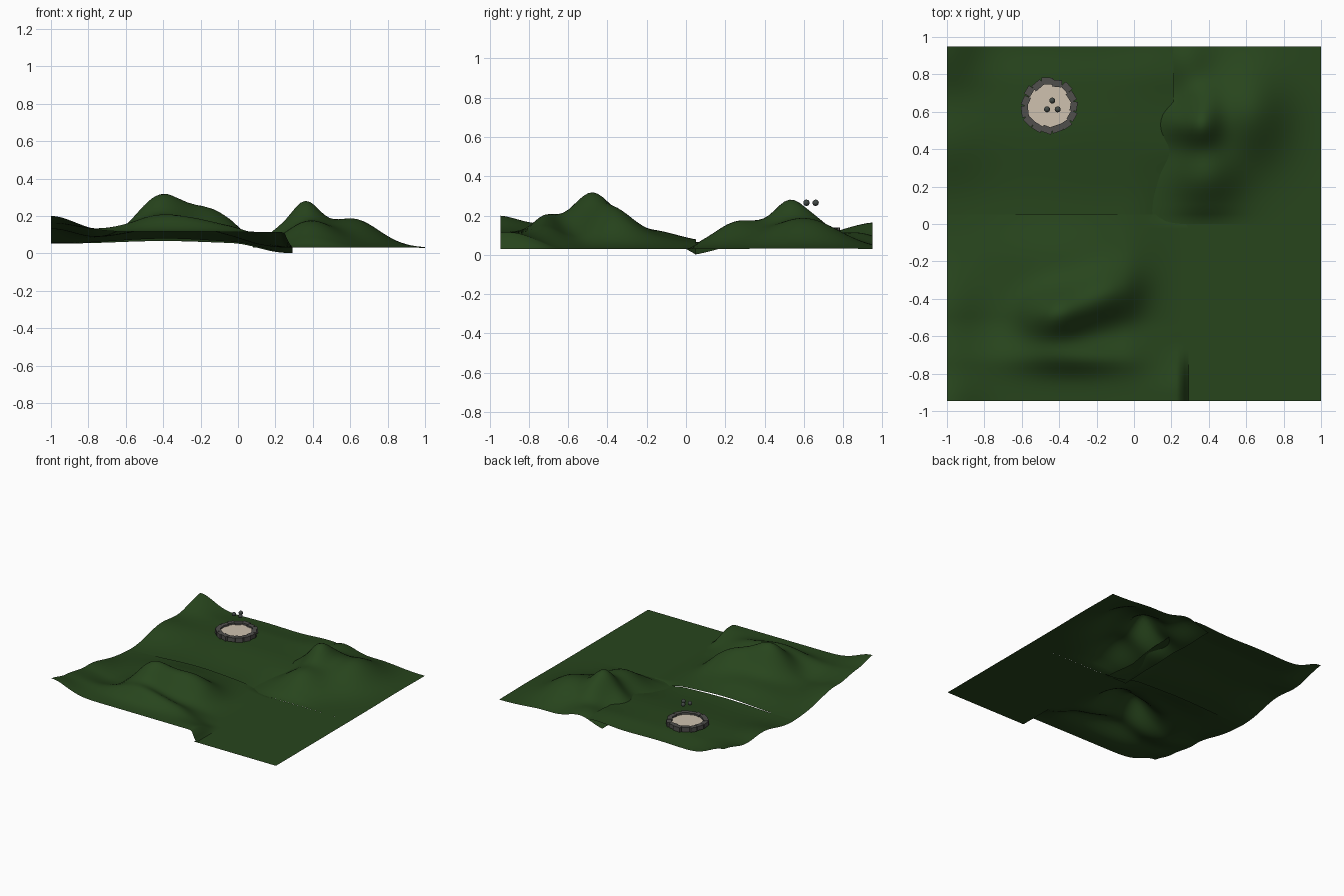
import bpy, bmesh, math, random
from mathutils import Matrix

if "Cube" in bpy.data.objects:
    bpy.data.objects.remove(bpy.data.objects["Cube"])

random.seed(4)


def material(name, rgb):
    m = bpy.data.materials.new(name)
    m.diffuse_color = (*rgb, 1)
    m.use_nodes = True
    m.node_tree.nodes["Principled BSDF"].inputs["Base Color"].default_value = m.diffuse_color
    return m


GRASS = material("grass green", (0.0205, 0.059, 0.012))
STONE = material("dark stone", (0.079, 0.077, 0.072))
SAND = material("pale sand", (0.62, 0.535, 0.43))
IRON = material("dark grey", (0.055, 0.066, 0.06))


def finish(name, bm, mat, smooth=None):
    me = bpy.data.meshes.new(name)
    bm.to_mesh(me)
    bm.free()
    ob = bpy.data.objects.new(name, me)
    bpy.context.collection.objects.link(ob)
    me.materials.append(mat)
    if smooth:
        bpy.context.view_layer.objects.active = ob
        ob.select_set(True)
        bpy.ops.object.shade_smooth_by_angle(angle=math.radians(smooth))
        ob.select_set(False)
    return ob


def step(a, b, t):
    t = max(0.0, min(1.0, (t - a) / (b - a)))
    return t * t * (3 - 2 * t)


def bump(x, y, cx, cy, rx, ry, h, turn=0.0):
    c, s = math.cos(turn), math.sin(turn)
    u, v = (x - cx) * c + (y - cy) * s, (y - cy) * c - (x - cx) * s
    return h * math.exp(-(u / rx) ** 2 - (v / ry) ** 2)


def terrain(name, x0, right, y0, y1, nx, ny, height):
    """Grid surface; right(y) gives the right-hand border."""
    bm = bmesh.new()
    rows = []
    for j in range(ny + 1):
        y = y0 + (y1 - y0) * j / ny
        xs = [x0 + (right(y) - x0) * i / nx for i in range(nx + 1)]
        rows.append([bm.verts.new((x, y, height(x, y))) for x in xs])
    for j in range(ny):
        for i in range(nx):
            bm.faces.new((rows[j][i], rows[j][i + 1], rows[j + 1][i + 1], rows[j + 1][i]))
    return finish(name, bm, GRASS, 60)


def base(x):
    return 0.05 + 0.016 * math.exp(-((x + 0.4) / 0.35) ** 2)


# Front left tile: tall hill with a shoulder, a low ridge and a raised front
def front_hill(x, y):
    z = base(x)
    z += (0.115 - z) * step(-0.5, -0.75, y)
    z += bump(x, y, -1, -0.97, 0.18, 0.18, 0.083)
    z += bump(x, y, -1, -0.48, 0.18, 0.26, 0.075)
    z += bump(x, y, -0.32, -0.715, 0.30, 0.085, 0.07)
    z += bump(x, y, -0.42, -0.49, 0.17, 0.14, 0.195, 0.3)
    z += bump(x, y, -0.15, -0.38, 0.20, 0.14, 0.14, 0.4)
    z += bump(x, y, -0.40, -0.40, 0.42, 0.28, 0.04)
    z += bump(x, y, -0.35, -0.15, 0.40, 0.17, 0.04)
    z += (0.03 - z) * step(-0.05, 0.29, x) * step(-0.9, -0.62, y)
    z += (0.03 - z) * step(0.24, 0.292, x) * step(-0.5, -0.6, y)
    return z - 0.028 * step(0.0, 0.29, x) * max(0, y) / 0.05


# Back left tile: gentle meadow rising to the outer corner
def meadow(x, y):
    z = base(x) + 0.033 * step(0.1, 0.55, y) - 0.018 * step(0.75, 0.95, y)
    z += bump(x, y, -1, 0.97, 0.17, 0.2, 0.1)
    z += bump(x, y, -1, 0.42, 0.2, 0.2, 0.035)
    z += bump(x, y, 0.15, 0.9, 0.2, 0.2, 0.025)
    z += (0.03 - z) * step(-0.05, 0.22, x) * step(0.4, 0.05, y)
    return z - 0.028 * step(0.0, 0.29, x) * max(0, 0.2 - y) / 0.15


# Back right tile: twin hills with a foothill
def back_hill(x, y):
    z = 0.03
    z += bump(x, y, 0.355, 0.53, 0.11, 0.12, 0.19)
    z += bump(x, y, 0.61, 0.60, 0.20, 0.25, 0.155)
    z += bump(x, y, 0.38, 0.27, 0.18, 0.18, 0.135) * step(-0.01, 0.08, y)
    z += bump(x, y, 0.28, 0.87, 0.15, 0.18, 0.08)
    z += bump(x, y, 0.20, 0.54, 0.10, 0.11, 0.065)
    z += bump(x, y, 0.38, 0.67, 0.11, 0.10, 0.06)
    return z


terrain("front_left_hill", -1, lambda y: 0.292, -0.945, 0.05, 60, 40, front_hill)
terrain("back_left_meadow", -1, lambda y: 0.28 - 0.07 * step(0.05, 0.25, y),
        0.045, 0.95, 44, 34, meadow)
terrain("back_right_hill", 0.08, lambda y: 1, 0, 0.95, 36, 36, back_hill)
terrain("front_right_flat", 0.27, lambda y: 1, -0.945, 0, 6, 6, lambda x, y: 0.03)

# Sand bed of the fire pit
PX, PY = -0.45, 0.63
ground = meadow(PX, PY)
bm = bmesh.new()
bmesh.ops.create_cone(bm, cap_ends=True, segments=14, radius1=0.128, radius2=0.125, depth=0.008,
                      matrix=Matrix.Translation((PX, PY, ground + 0.022)))
finish("sand_bed", bm, SAND)

# Ring of rough stones
bm = bmesh.new()
COUNT = 15
for k in range(COUNT):
    a = 2 * math.pi * k / COUNT
    r = 0.131 + random.uniform(-0.006, 0.006)
    size = (0.037, 0.056 + random.uniform(-0.007, 0.007), 0.034 + random.uniform(-0.004, 0.004))
    m = (Matrix.Translation((PX + r * math.cos(a), PY + r * math.sin(a), ground + 0.022))
         @ Matrix.Rotation(a + random.uniform(-0.25, 0.25), 4, 'Z')
         @ Matrix.Diagonal((*size, 1)))
    bmesh.ops.create_cube(bm, size=1, matrix=m)
finish("stone_ring", bm, STONE)

# Three small balls hovering above the pit
for k, (x, y) in enumerate([(-0.465, 0.613), (-0.408, 0.613), (-0.437, 0.66)]):
    bm = bmesh.new()
    bmesh.ops.create_uvsphere(bm, u_segments=16, v_segments=10, radius=0.016,
                              matrix=Matrix.Translation((x, y, 0.265)))
    finish(f"ball_{k + 1}", bm, IRON, 60)
